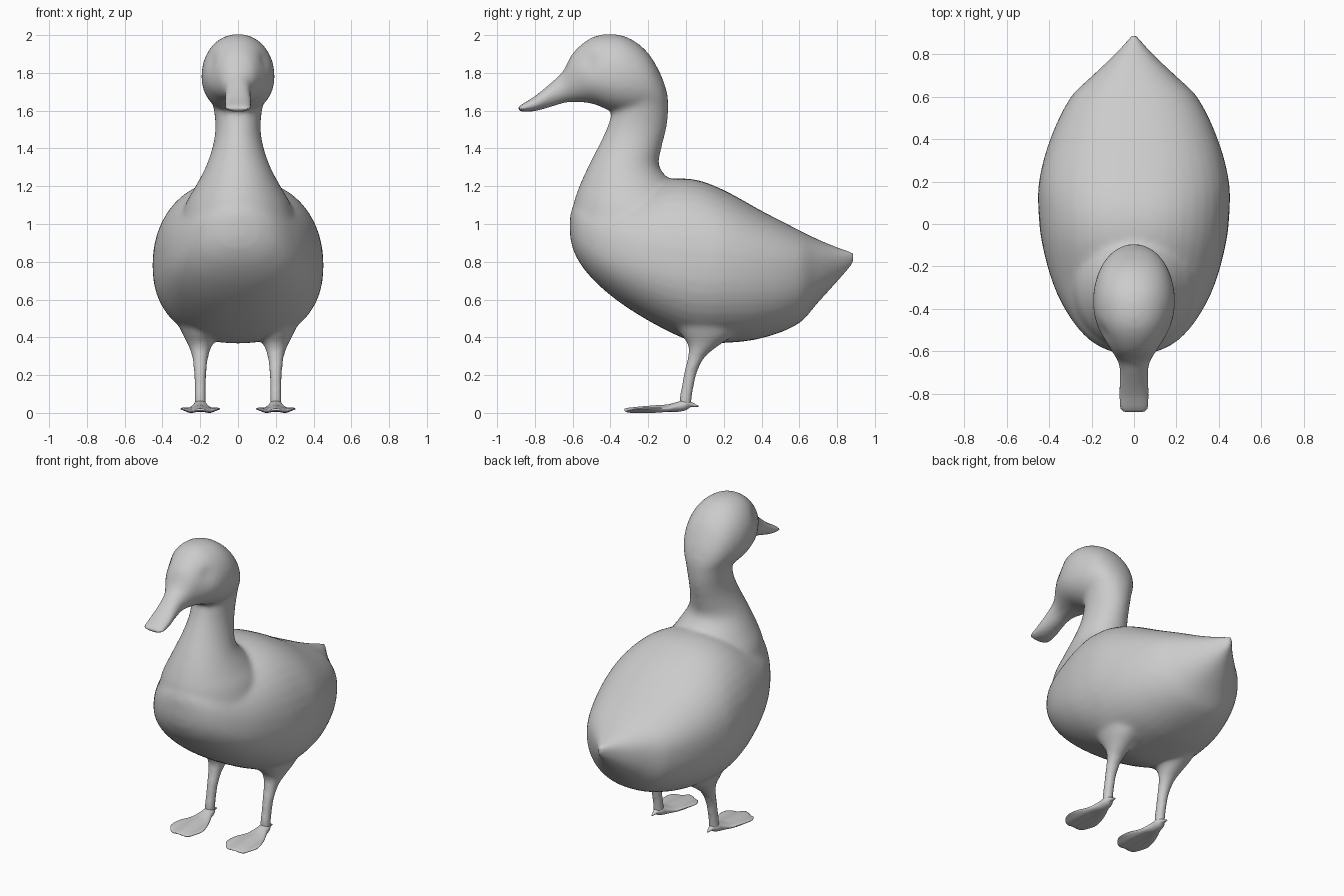
import bpy, bmesh, math
from mathutils import Vector

if "Cube" in bpy.data.objects:
    bpy.data.objects.remove(bpy.data.objects["Cube"])

def catmull(rows, steps):
    out = []
    n = len(rows)
    for i in range(n - 1):
        p0, p1, p2, p3 = rows[max(i - 1, 0)], rows[i], rows[i + 1], rows[min(i + 2, n - 1)]
        for s in range(steps):
            u = (s / steps)
            row = []
            h = p2[0] - p1[0]
            for k in range(len(p1)):
                m1 = (p2[k] - p0[k]) / (p2[0] - p0[0]) * h
                m2 = (p3[k] - p1[k]) / (p3[0] - p1[0]) * h
                row.append((2*u**3 - 3*u**2 + 1) * p1[k] + (u**3 - 2*u**2 + u) * m1
                           + (3*u**2 - 2*u**3) * p2[k] + (u**3 - u**2) * m2)
            out.append(row)
    return out + [list(rows[-1])]

def loft(bm, rows, axis, cx=0.0, p=2.0, segs=40, steps=5):
    """Rows are (position, low, high, half width, widest point)."""
    rows = [r if len(r) == 5 else (*r, (r[1] + r[2]) / 2) for r in rows]
    rings = []
    for t, a, b, w, m in catmull(rows, steps):
        ring = []
        for i in range(segs):
            c, s = math.cos(math.tau * i / segs), math.sin(math.tau * i / segs)
            x = cx + w * math.copysign(abs(c) ** (2 / p), c)
            v = m + ((b - m) if s > 0 else (m - a)) * math.copysign(abs(s) ** (2 / p), s)
            ring.append(bm.verts.new((x, v, t) if axis == 'z' else (x, t, v)))
        rings.append(ring)
    new = [bm.faces.new(rings[0]), bm.faces.new(rings[-1][::-1])]
    for r, q in zip(rings, rings[1:]):
        for i in range(segs):
            j = (i + 1) % segs
            new.append(bm.faces.new((r[i], q[i], q[j], r[j])))
    bmesh.ops.recalc_face_normals(bm, faces=new)

def make(name, bm):
    me = bpy.data.meshes.new(name)
    bm.to_mesh(me)
    bm.free()
    ob = bpy.data.objects.new(name, me)
    bpy.context.collection.objects.link(ob)
    return ob

body = [(-.615, .94, 1.04, .03, .99), (-.60, .87, 1.09, .11, .97), (-.55, .775, 1.13, .205, .93),
        (-.45, .665, 1.15, .295, .87), (-.3, .55, 1.17, .375, .83), (-.1, .435, 1.235, .432, .79),
        (.05, .375, 1.235, .45, .78), (.2, .37, 1.18, .448, .78), (.4, .395, 1.07, .395, .77),
        (.6, .475, .967, .297, .76), (.7, .585, .918, .195, .77), (.8, .695, .877, .09, .80),
        (.87, .775, .852, .025, .825), (.888, .80, .845, .01, .825)]
neck = [(.8, -.55, .1, .25), (.95, -.612, .1, .31), (1.1, -.597, .05, .28), (1.2, -.565, -.05, .225),
        (1.3, -.52, -.14, .172), (1.4, -.47, -.13, .137), (1.5, -.422, -.105, .12),
        (1.6, -.39, -.093, .127), (1.7, -.38, -.103, .145), (1.8, -.35, -.16, .11)]
head = [(-.888, 1.603, 1.618, .05), (-.87, 1.595, 1.633, .066), (-.8, 1.598, 1.677, .07),
        (-.7, 1.625, 1.76, .066), (-.65, 1.64, 1.81, .075), (-.6, 1.645, 1.905, .105),
        (-.5, 1.638, 1.987, .165, 1.78), (-.4, 1.6, 2.006, .192, 1.78), (-.3, 1.58, 1.984, .188, 1.77),
        (-.2, 1.58, 1.905, .155, 1.74), (-.13, 1.58, 1.785, .10), (-.097, 1.59, 1.69, .04)]
leg = [(.03, -.03, .025, .03), (.08, -.033, .03, .03), (.15, -.02, .042, .03), (.22, -.008, .06, .033),
       (.3, .01, .105, .045), (.36, .01, .18, .065), (.42, -.03, .26, .095), (.55, -.1, .32, .15)]
foot = [(-.325, .008, .018, .03), (-.305, .004, .022, .072), (-.25, .003, .028, .104),
        (-.18, .003, .034, .096), (-.1, .004, .042, .064), (-.04, .006, .06, .04), (.0, .015, .07, .032),
        (.025, .03, .06, .018), (.065, .032, .038, .004)]

# Body, neck, head and legs fused into one skin
bm = bmesh.new()
loft(bm, body, 'y', p=2.25)
loft(bm, neck, 'z')
loft(bm, head, 'y', p=2.1)
for side in (-1, 1):
    loft(bm, leg, 'z', cx=side * .2)
duck = make("bird_body", bm)
bpy.context.view_layer.objects.active = duck
duck.select_set(True)
rm = duck.modifiers.new("fuse", 'REMESH')
rm.mode = 'VOXEL'
rm.voxel_size = .013
bpy.ops.object.modifier_apply(modifier=rm.name)

# Eye sockets, and blending of joints away from thin bill and shanks
group = duck.vertex_groups.new(name="blend")
for v in duck.data.vertices:
    eye = Vector((math.copysign(.14, v.co.x), -.51, 1.865))
    v.co.x -= math.copysign(.014, v.co.x) * math.exp(-((v.co - eye).length / .045) ** 2)
    weight = min((v.co.z - .2) / .12, (v.co.y + .68) / .08, (.87 - v.co.y) / .1)
    group.add([v.index], max(.12, min(1, weight)), 'REPLACE')
sm = duck.modifiers.new("blend", 'SMOOTH')
sm.factor, sm.iterations, sm.vertex_group = .5, 18, "blend"

# Webbed feet with rear spur and raised toes
feet = []
for side, name in ((-1, "right_foot"), (1, "left_foot")):
    bm = bmesh.new()
    loft(bm, foot, 'y', cx=side * .2, steps=4)
    for v in bm.verts:
        if v.co.y < -.05:
            v.co.z += .005 * math.cos((v.co.x - side * .2) / .1 * math.tau) * min(1, (-.05 - v.co.y) / .1)
        v.co.z = max(v.co.z, 0)
    feet.append(make(name, bm))

for ob in [duck] + feet:
    for poly in ob.data.polygons:
        poly.use_smooth = True
